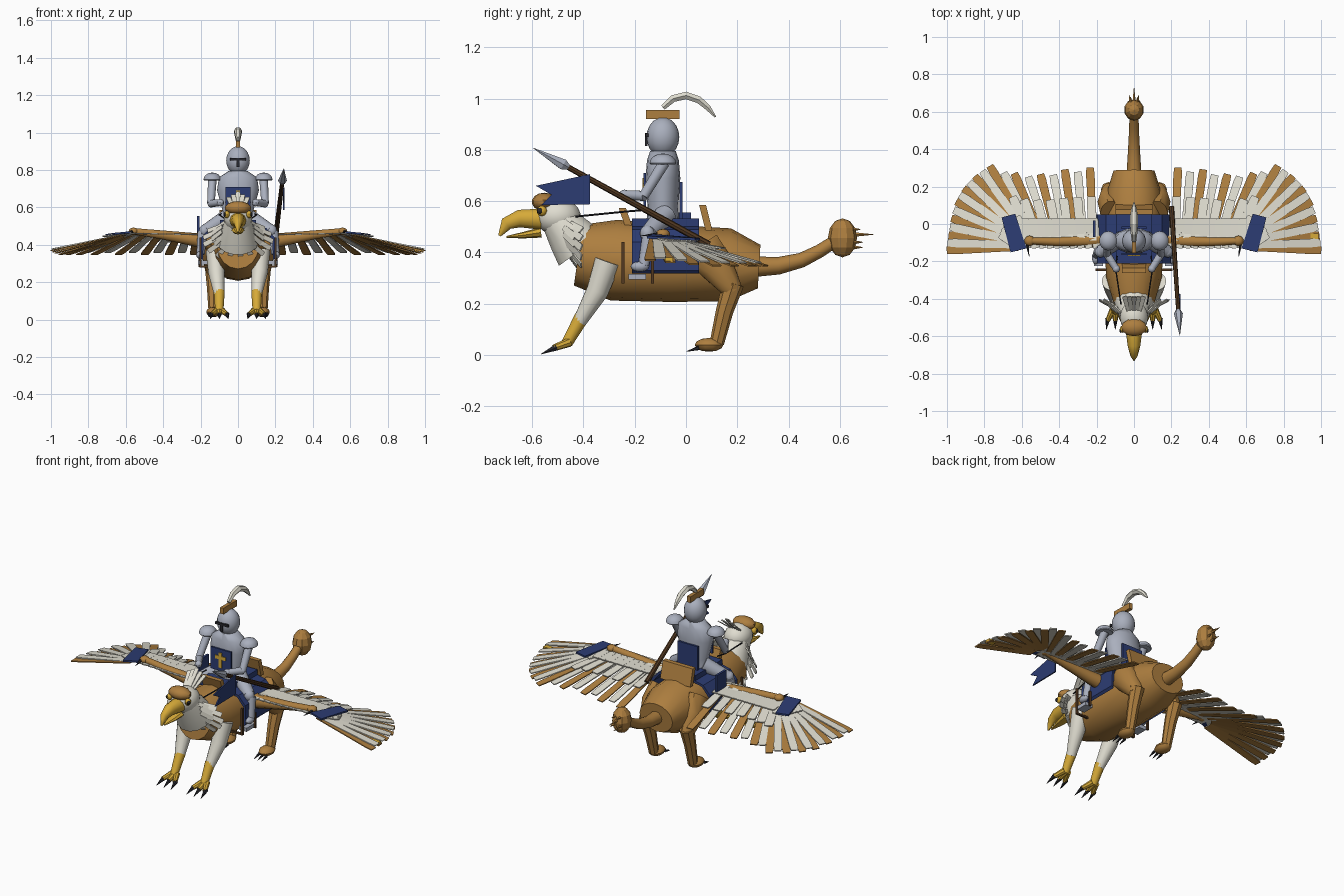
import bpy, bmesh, math
from mathutils import Vector as V

if "Cube" in bpy.data.objects:
    bpy.data.objects.remove(bpy.data.objects["Cube"])

def mat(name, r, g, b):
    m = bpy.data.materials.new(name)
    m.diffuse_color = (r, g, b, 1)
    m.use_nodes = True
    m.node_tree.nodes["Principled BSDF"].inputs["Base Color"].default_value = m.diffuse_color
    return m

BROWN = mat("tawny brown", .42, .21, .05)
CREAM = mat("cream white", .74, .72, .63)
BLUE = mat("deep blue", .025, .045, .17)
GOLD = mat("gold", .67, .40, .04)
STEEL = mat("steel grey", .40, .43, .51)
WOOD = mat("dark wood", .085, .04, .015)
BLACK = mat("black", .02, .02, .025)

def finish(name, bm, m, smooth=0):
    bmesh.ops.recalc_face_normals(bm, faces=bm.faces)
    me = bpy.data.meshes.new(name)
    bm.to_mesh(me)
    bm.free()
    me.materials.append(m)
    if smooth:
        me.shade_smooth()
        me.set_sharp_from_angle(angle=math.radians(smooth))
    ob = bpy.data.objects.new(name, me)
    bpy.context.collection.objects.link(ob)
    return ob

# tube through points; each radius is a number or (side, other)
def tube(name, pts, radii, m, n=10, smooth=40):
    pts = [V(p) for p in pts]
    d = (pts[-1] - pts[0]).normalized()
    ref = V((0, 0, 1)) if abs(d.z) < .7 else V((0, -1, 0))
    bm, rings = bmesh.new(), []
    for i, p in enumerate(pts):
        t = (pts[min(i + 1, len(pts) - 1)] - pts[max(i - 1, 0)]).normalized()
        u = t.cross(ref).normalized()
        w = u.cross(t)
        r = radii[i]
        a, b = r if isinstance(r, tuple) else (r, r)
        rings.append([bm.verts.new(p + u * a * math.cos(k * math.tau / n) + w * b * math.sin(k * math.tau / n))
                      for k in range(n)])
    for A, B in zip(rings, rings[1:]):
        for k in range(n):
            bm.faces.new((A[k], A[(k + 1) % n], B[(k + 1) % n], B[k]))
    bm.faces.new(rings[0])
    bm.faces.new(rings[-1])
    return finish(name, bm, m, smooth)

# ellipsoid, optionally cut flat below its centre
def ball(name, c, r, m, n=14, smooth=40, dome=False):
    bm = bmesh.new()
    bmesh.ops.create_uvsphere(bm, u_segments=n, v_segments=max(6, n // 2 + 1), radius=1)
    for v in bm.verts:
        z = max(v.co.z, -.12) if dome else v.co.z
        v.co = V((v.co.x * r[0], v.co.y * r[1], z * r[2])) + V(c)
    return finish(name, bm, m, smooth)

def box(name, c, s, m, tilt=0):
    bm = bmesh.new()
    bmesh.ops.create_cube(bm, size=1)
    for v in bm.verts:
        x, y, z = (v.co[i] * s[i] for i in range(3))
        v.co = V(c) + V((x, y + z * tilt, z))
    return finish(name, bm, m)

# flat polygon given thickness along a vector
def plate(name, pts, off, m):
    bm = bmesh.new()
    f = bm.faces.new([bm.verts.new(V(p)) for p in pts])
    g = bmesh.ops.extrude_face_region(bm, geom=[f])
    bmesh.ops.translate(bm, verts=[e for e in g["geom"] if isinstance(e, bmesh.types.BMVert)], vec=V(off))
    return finish(name, bm, m)

def feather(name, a, b, w, m, up=(0, 0, 1), th=.006, tip=.85):
    a, b = V(a), V(b)
    d = b - a
    s = d.cross(V(up)).normalized() * w / 2
    nrm = s.cross(d).normalized() * th
    pts = [a - s * .8, a + s * .8, a + d * .9 + s, b + s * tip, b - s * tip, a + d * .9 - s]
    return plate(name, pts, nrm, m)

# beast body and tail
tube("body", [(0, -.42, .39), (0, -.28, .37), (0, -.05, .357), (0, .17, .352), (0, .285, .345)],
     [(.11, .12), (.15, .158), (.155, .15), (.145, .142), (.11, .085)], BROWN, 16)
tube("tail", [(0, .27, .345), (0, .36, .348), (0, .45, .37), (0, .52, .405), (0, .59, .45)],
     [.04, .034, .029, .026, .024], BROWN, 12, 60)
ball("tail_tuft", (0, .61, .457), (.054, .057, .076), BROWN, 10, 0)
for x, z, e in [(0, .47, .73), (.02, .44, .69), (-.02, .44, .69), (0, .42, .69), (.015, .49, .68), (-.015, .49, .68)]:
    tube("tail_spike", [(x, .64, z), (x * 1.2, e, z)], [.011, .001], BROWN, 5, 0)

# neck, head and beak
tube("neck", [(0, -.41, .41), (0, -.45, .465), (0, -.5, .53)], [.108, .094, .07], CREAM, 14)
ball("head", (0, -.5, .54), (.076, .09, .072), CREAM, 16)
ball("brow_cap", (0, -.553, .597), (.07, .048, .036), BROWN, 12)
tube("upper_beak", [(0, -.565, .53), (0, -.65, .532), (0, -.70, .512), (0, -.727, .465)],
     [(.045, .043), (.034, .036), (.021, .027), (.004, .006)], GOLD, 10)
tube("lower_beak", [(0, -.565, .478), (0, -.63, .468), (0, -.70, .46)], [(.034, .02), (.024, .013), (.005, .004)], GOLD, 8)
for s in (-1, 1):
    ball("eye_ring", (s * .06, -.562, .562), (.016, .02, .02), GOLD, 10)
    ball("pupil", (s * .07, -.57, .562), (.009, .012, .012), BLACK, 8)
    tube("rein", [(s * .07, -.43, .54), (s * .1, -.23, .56), (s * .09, -.17, .565)], [.004] * 3, BLACK, 5)
# ruff and crest feathers
for row, (y0, z0, r0, r1) in enumerate([(-.475, .48, .085, .14), (-.45, .46, .1, .185)]):
    for k in range(13):
        a = math.radians(-215 + k * 250 / 12 + row * 5)
        c, q = math.cos(a), math.sin(a)
        feather("ruff_feather", (c * r0, y0, z0 + q * r0 * .8),
                (c * r1, y0 + .045, z0 - .04 + q * r1 * .55), .028, CREAM, (c, -.6, q))
for k in range(-2, 3):
    feather("crest_feather", (k * .014, -.47, .585), (k * .026, -.385, .68 - abs(k) * .015), .025, CREAM)

for s in (-1, 1):
    # front legs with talons
    tube("front_leg", [(s * .12, -.305, .365), (s * .115, -.345, .25), (s * .1, -.415, .13)], [.052, .044, .027], CREAM, 14, 60)
    tube("front_shin", [(s * .1, -.405, .15), (s * .1, -.465, .045)], [.029, .022], GOLD, 12)
    for dx in (-.04, 0, .04):
        tube("front_toe", [(s * .1 + dx * .3, -.455, .05), (s * .1 + dx, -.515, .028)], [.018, .013], GOLD, 8)
        tube("front_talon", [(s * .1 + dx, -.505, .03), (s * .1 + dx * 1.2, -.565, .004)], [.014, .001], BLACK, 6)
    # hind legs
    tube("hind_thigh", [(s * .13, .06, .42), (s * .14, .12, .345), (s * .135, .185, .25)],
         [(.052, .08), (.055, .07), (.037, .04)], BROWN, 10)
    tube("hind_shank", [(s * .135, .185, .28), (s * .132, .15, .17), (s * .13, .12, .045)], [.042, .034, .028], BROWN, 8)
    ball("hind_paw", (s * .13, .09, .04), (.042, .056, .027), BROWN, 10)
    for dx in (-.025, 0, .025):
        tube("hind_claw", [(s * .13 + dx, .05, .028), (s * .13 + dx, .002, .014)], [.009, .001], BLACK, 5)

# wings: base and tip control points, resampled into feathers
BASE = [(.22, -.05), (.32, -.05), (.42, -.05), (.50, -.05), (.56, -.05), (.59, -.05), (.60, -.06), (.61, -.07), (.62, -.08), (.62, -.1), (.62, -.125)]
TIP = [(.235, .30), (.37, .29), (.50, .265), (.64, .27), (.77, .31), (.85, .255), (.91, .19), (.95, .12), (.975, .03), (.99, -.06), (1, -.14)]
def at(L, t):
    i = min(int(t), len(L) - 2)
    return V(L[i]).lerp(V(L[i + 1]), t - i)

for s in (-1, 1):
    tube("wing_arm", [(s * .12, -.08, .41), (s * .25, -.09, .43), (s * .42, -.095, .455), (s * .56, -.09, .472)],
         [.048, .036, .024, .018], BROWN, 10)
    ball("wing_wrist", (s * .558, -.09, .472), (.028, .028, .02), BROWN, 10)
    tube("wing_claw", [(s * .57, -.11, .47), (s * .56, -.175, .465)], [.009, .001], BLACK, 5)
    # long flight feathers
    for k in range(21):
        t = k / 2
        b, e = at(BASE, t), at(TIP, t)
        if k % 2 and k < 9:
            e = b.lerp(e, .95)
        feather("flight_feather", (s * b.x, b.y, .45 + .001 * (k % 2)),
                (s * e.x, e.y, .345 + .012 * (k % 2) + max(0, t - 7) * .007), .046, (BROWN, CREAM)[k % 2])
    if s > 0:
        box("feather_tip", (.965, -.066, .372), (.045, .03, .016), GOLD)
    # white coverts in two rows
    for k in range(14):
        t = k * .62
        b, e = at(BASE, t), at(TIP, t)
        c = b.lerp(e, .56 if t < 4 else .26)
        feather("covert_feather", (s * b.x, b.y - .04, .458), (s * c.x, c.y, .413 if t < 4 else .442), .05, CREAM)
    for k in range(10):
        x = .2 + k * .041
        feather("small_covert", (s * x, -.13, .45 + k * .001), (s * (x + .015), .03, .45), .046, CREAM)
    # blue wing band
    plate("wing_band", [(s * .575, -.13, .462), (s * .66, -.152, .454), (s * .708, .035, .447), (s * .635, .055, .447)], (0, 0, .01), BLUE)

# saddle cloth as a draped arch
arch = [(-.2, .33), (-.195, .44), (-.15, .49), (0, .522), (.15, .49), (.195, .44), (.2, .33)]
inner = [(x * .94, z - .012) for x, z in reversed(arch)]
bm = bmesh.new()
R = [[bm.verts.new((x, y, z)) for x, z in arch + inner] for y in (-.21, .05)]
n, h = 14, 7
for k in range(n):
    bm.faces.new((R[0][k], R[0][(k + 1) % n], R[1][(k + 1) % n], R[1][k]))
for r in R:
    for k in range(h - 1):
        bm.faces.new((r[k], r[k + 1], r[n - 2 - k], r[n - 1 - k]))
finish("saddle_cloth", bm, BLUE)

# saddle and stirrups
box("saddle_seat", (0, -.08, .515), (.19, .26, .035), BLUE)
box("pommel", (0, -.235, .535), (.13, .028, .075), BROWN, -.35)
box("cantle", (0, .077, .535), (.2, .027, .1), BROWN, -.25)
for s in (-1, 1):
    box("girth_strap", (s * .2, -.245, .36), (.012, .012, .16), WOOD)
    box("girth_bar", (s * .165, -.245, .284), (.08, .012, .01), WOOD)
    box("stirrup_strap", (s * .205, -.13, .325), (.012, .012, .09), WOOD)
    box("stirrup", (s * .19, -.19, .305), (.05, .07, .022), STEEL)
    # rider legs
    tube("rider_thigh", [(s * .06, -.08, .545), (s * .175, -.145, .475)], [.045, .034], STEEL, 12)
    ball("knee_guard", (s * .18, -.15, .475), (.03, .03, .033), STEEL, 10)
    tube("rider_shin", [(s * .19, -.145, .47), (s * .2, -.165, .35)], [.026, .022], STEEL, 10)
    ball("rider_boot", (s * .205, -.18, .345), (.02, .036, .02), STEEL, 10)
    # rider arms
    hand = (s * .095, -.24, .625)
    ball("pauldron", (s * .137, -.09, .748), (.049, .052, .038), STEEL, 14, dome=True)
    tube("upper_arm", [(s * .137, -.085, .75), (s * .145, -.165, .62)], [.023, .02], STEEL, 10)
    tube("forearm", [(s * .145, -.16, .62), hand], [.021, .018], STEEL, 10)
    ball("gauntlet", hand, (.021, .021, .02), STEEL, 8)

# rider torso and tabard
tube("cuirass", [(0, -.09, .52), (0, -.09, .58), (0, -.09, .69), (0, -.09, .76), (0, -.09, .795)],
     [(.088, .064), (.082, .06), (.112, .068), (.102, .062), (.05, .05)], STEEL, 16, 60)
box("tabard_front", (0, -.16, .645), (.135, .01, .13), BLUE)
box("cross_upright", (0, -.167, .645), (.02, .006, .09), GOLD)
box("cross_bar", (0, -.167, .66), (.07, .006, .02), GOLD)
box("tabard_back", (0, -.02, .595), (.135, .012, .16), BLUE)
box("side_shield", (-.213, -.025, .505), (.014, .09, .1), BLUE)

# helmet with visor, crest and plume
ball("helmet", (0, -.09, .85), (.064, .064, .077), STEEL, 18)
box("visor_slit", (0, -.152, .857), (.085, .012, .014), BLACK)
box("visor_bar", (0, -.155, .84), (.014, .008, .05), BLACK)
box("helmet_crest", (0, -.09, .938), (.022, .13, .036), BROWN)
tube("plume", [(0, -.09, .965), (0, -.05, 1.0), (0, 0, 1.012), (0, .05, .995), (0, .085, .965), (0, .115, .928)],
     [(.012, .012), (.018, .016), (.021, .017), (.02, .016), (.014, .013), (.003, .004)], CREAM, 6, 0)

# lance with pennant
a, b = V((.2, .09, .43)), V((.245, -.595, .807))
tube("lance_shaft", [a, a.lerp(b, .82)], [.014, .011], WOOD, 8)
tube("lance_head", [a.lerp(b, .8), a.lerp(b, .83), b], [.012, .024, .001], STEEL, 6, 0)
plate("pennant", [(.24, -.375, .705), (.24, -.375, .588), (.24, -.565, .585), (.24, -.525, .625), (.24, -.585, .66)], (.008, 0, 0), BLUE)
